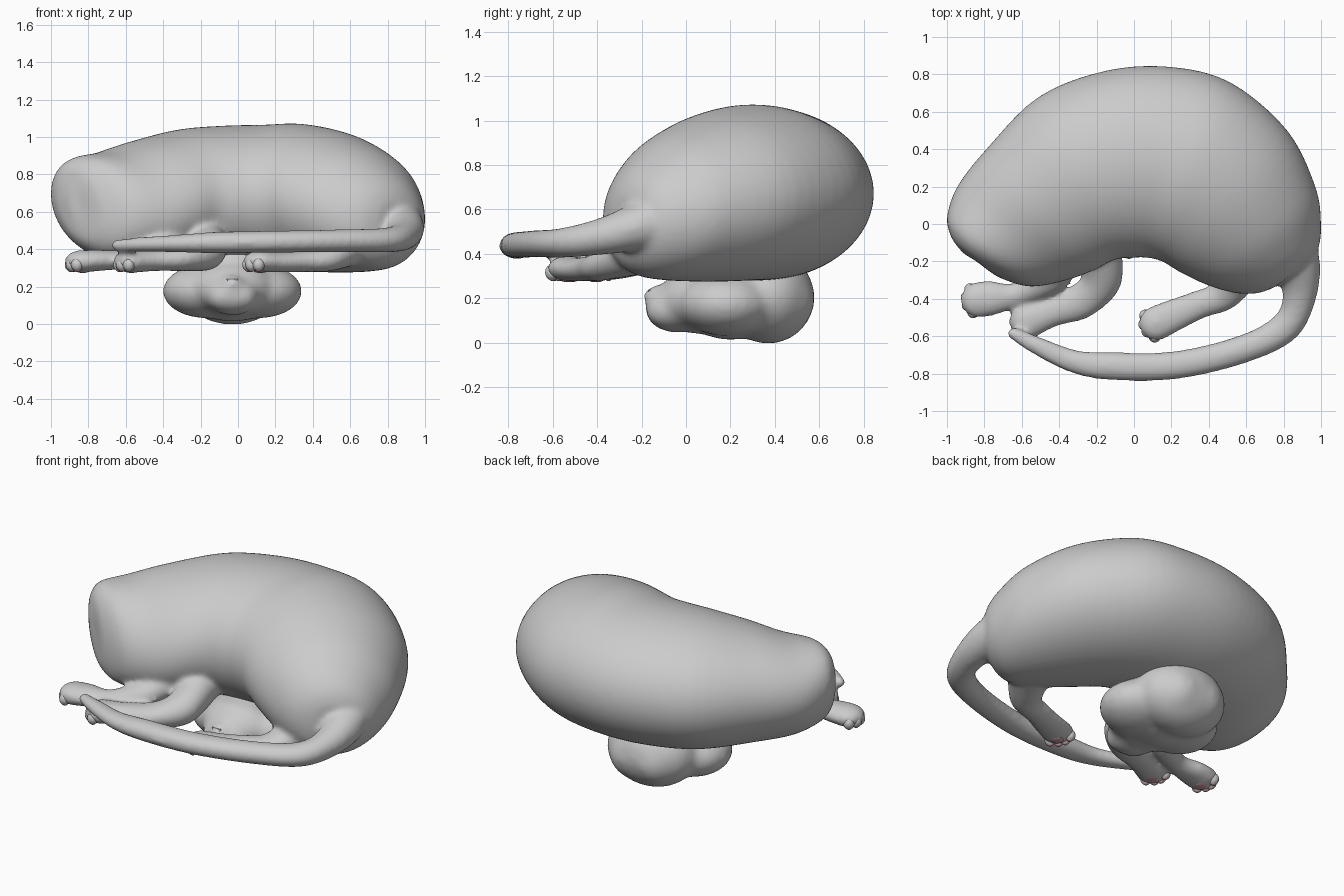
import bpy, bmesh, math
from mathutils import Vector, Matrix


def spline(rows, n=5):
    """Catmull-Rom through rows of numbers"""
    out = []
    for i in range(len(rows) - 1):
        p0, p1 = rows[max(i - 1, 0)], rows[i]
        p2, p3 = rows[i + 1], rows[min(i + 2, len(rows) - 1)]
        for k in range(n):
            t = k / n
            out.append([0.5 * (2 * b + (c - a) * t + (2 * a - 5 * b + 4 * c - d) * t * t
                               + (3 * b - a - 3 * c + d) * t ** 3)
                        for a, b, c, d in zip(p0, p1, p2, p3)])
    return out + [list(rows[-1])]


def loft(bm, sections, seg=40):
    """Elliptical sections: inner x, y, outer x, y, bottom z, top z, tilt"""
    rings = []
    for ix, iy, ox, oy, lo, hi, tilt in spline(sections):
        c = Vector(((ix + ox) / 2, (iy + oy) / 2, (lo + hi) / 2))
        a = Vector(((ox - ix) / 2, (oy - iy) / 2, tilt))
        b = Vector((0, 0, (hi - lo) / 2))
        rings.append([bm.verts.new(c + a * math.cos(2 * math.pi * k / seg)
                                   + b * math.sin(2 * math.pi * k / seg)) for k in range(seg)])
    for r, s in zip(rings, rings[1:]):
        for k in range(seg):
            m = (k + 1) % seg
            bm.faces.new((r[k], r[m], s[m], s[k]))
    bm.faces.new(rings[0][::-1])
    bm.faces.new(rings[-1])


def ball(bm, c, r):
    bmesh.ops.create_uvsphere(bm, u_segments=24, v_segments=16, radius=1,
                              matrix=Matrix.Translation(c) @ Matrix.Diagonal((*r, 1)))


def tube(bm, pts):
    """Path points: x, y, z, side radius, vertical radius"""
    secs = []
    for i, (x, y, z, r, h) in enumerate(pts):
        p, q = pts[max(i - 1, 0)], pts[min(i + 1, len(pts) - 1)]
        d = Vector((q[0] - p[0], q[1] - p[1])).normalized()
        secs.append((x + d.y * r, y - d.x * r, x - d.y * r, y + d.x * r, z - h, z + h, 0))
    loft(bm, secs, 20)
    for x, y, z, r, h in (pts[0], pts[-1]):
        ball(bm, (x, y, z), (r, r, h))


def finish(bm, name, voxel=0, smooth=0, color=None):
    bmesh.ops.recalc_face_normals(bm, faces=bm.faces[:])
    for f in bm.faces:
        f.smooth = True
    me = bpy.data.meshes.new(name)
    bm.to_mesh(me)
    bm.free()
    ob = bpy.data.objects.new(name, me)
    bpy.context.collection.objects.link(ob)
    if voxel:
        m = ob.modifiers.new("blend", 'REMESH')
        m.mode, m.voxel_size, m.use_smooth_shade = 'VOXEL', voxel, True
        s = ob.modifiers.new("soften", 'SMOOTH')
        s.factor, s.iterations = 0.5, smooth
    if color:
        mat = bpy.data.materials.new(name)
        mat.diffuse_color = color
        me.materials.append(mat)
    return ob


# Curled trunk
body = bmesh.new()
loft(body, [
    (-0.84, -0.20, -0.91, -0.16, 0.59, 0.71, 0.02),
    (-0.77, -0.255, -0.96, -0.10, 0.50, 0.79, 0.04),
    (-0.70, -0.295, -0.985, -0.05, 0.44, 0.84, 0.06),
    (-0.55, -0.335, -1.0, 0.04, 0.38, 0.89, 0.06),
    (-0.36, -0.30, -0.945, 0.20, 0.33, 0.92, 0.04),
    (-0.22, -0.25, -0.79, 0.40, 0.31, 0.98, 0.02),
    (-0.10, -0.19, -0.51, 0.68, 0.29, 1.04, 0),
    (0.0, -0.18, -0.15, 0.82, 0.28, 1.06, 0),
    (0.07, -0.18, 0.20, 0.84, 0.28, 1.065, 0),
    (0.15, -0.20, 0.52, 0.755, 0.28, 1.07, 0),
    (0.25, -0.26, 0.82, 0.50, 0.275, 1.025, 0),
    (0.40, -0.33, 0.97, 0.20, 0.28, 0.935, 0),
    (0.55, -0.37, 1.0, 0.0, 0.30, 0.83, 0),
    (0.66, -0.37, 0.985, -0.13, 0.36, 0.74, 0),
    (0.75, -0.34, 0.92, -0.22, 0.45, 0.66, 0)], 64)

# Tail sweeping around the front
tube(body, [(0.80, 0.0, 0.57, 0.13, 0.13), (0.87, -0.20, 0.53, 0.125, 0.115),
            (0.885, -0.38, 0.48, 0.092, 0.085), (0.81, -0.55, 0.45, 0.083, 0.068),
            (0.58, -0.67, 0.445, 0.076, 0.062), (0.22, -0.755, 0.44, 0.076, 0.06),
            (-0.12, -0.76, 0.435, 0.076, 0.058), (-0.32, -0.735, 0.43, 0.063, 0.048),
            (-0.52, -0.65, 0.425, 0.05, 0.04), (-0.645, -0.585, 0.42, 0.034, 0.032)])

# Legs; the last path point is the paw
LEGS = [
    [(-0.36, -0.14, 0.46, 0.12, 0.10), (-0.45, -0.29, 0.39, 0.09, 0.08),
     (-0.62, -0.375, 0.345, 0.064, 0.053), (-0.75, -0.395, 0.34, 0.092, 0.058),
     (-0.83, -0.405, 0.335, 0.098, 0.061)],
    [(-0.19, -0.08, 0.46, 0.12, 0.13), (-0.175, -0.30, 0.385, 0.11, 0.10),
     (-0.28, -0.41, 0.352, 0.098, 0.07), (-0.44, -0.47, 0.34, 0.082, 0.058),
     (-0.57, -0.52, 0.335, 0.098, 0.063)],
    [(0.60, -0.18, 0.43, 0.14, 0.12), (0.48, -0.375, 0.35, 0.092, 0.07),
     (0.35, -0.43, 0.335, 0.078, 0.058), (0.22, -0.485, 0.33, 0.088, 0.055),
     (0.12, -0.53, 0.335, 0.095, 0.058)]]
toes, pads = bmesh.new(), bmesh.new()
for pts in LEGS:
    tube(body, pts)
    x, y, z = pts[-1][:3]
    d = Vector((x - pts[-2][0], y - pts[-2][1])).normalized()
    n = Vector((-d.y, d.x))
    for k in (-1.5, -0.5, 0.5, 1.5):
        c = Vector((x, y)) + d * (0.065 - 0.012 * k * k) + n * 0.041 * k
        ball(toes, (c.x, c.y, z - 0.018), (0.032, 0.032, 0.036))
        ball(pads, (c.x, c.y, z - 0.045), (0.016, 0.016, 0.012))
    ball(pads, (x, y, z - 0.052), (0.035, 0.035, 0.01))
finish(body, "body", 0.014, 14)
finish(toes, "toes")
finish(pads, "paw_pads", color=(0.65, 0.35, 0.38, 1))

# Head tucked beneath the body
head = bmesh.new()
CX = -0.03
ball(head, (CX, 0.37, 0.205), (0.28, 0.21, 0.21))
ball(head, (CX, 0.20, 0.20), (0.29, 0.24, 0.187))
ball(head, (CX, 0.06, 0.19), (0.23, 0.19, 0.15))
ball(head, (CX, -0.05, 0.155), (0.15, 0.135, 0.11))
ball(head, (CX, 0.22, 0.32), (0.25, 0.24, 0.16))
for s in (-1, 1):
    ball(head, (CX + s * 0.14, 0.18, 0.175), (0.235, 0.22, 0.145))
    ball(head, (CX + s * 0.07, 0.39, 0.19), (0.17, 0.19, 0.165))
    ball(head, (CX + s * 0.055, -0.09, 0.145), (0.08, 0.09, 0.08))
ball(head, (CX, -0.13, 0.215), (0.06, 0.065, 0.045))
finish(head, "head", 0.016, 26)

# Triangular nose
nose = bmesh.new()
bmesh.ops.create_cone(nose, cap_ends=True, segments=3, radius1=0.035, radius2=0.035, depth=0.03,
                      matrix=Matrix.Translation((CX, -0.158, 0.22))
                      @ Matrix.Rotation(math.pi / 2 - 0.25, 4, 'X') @ Matrix.Rotation(math.pi, 4, 'Z'))
for p in finish(nose, "nose").data.polygons:
    p.use_smooth = False
